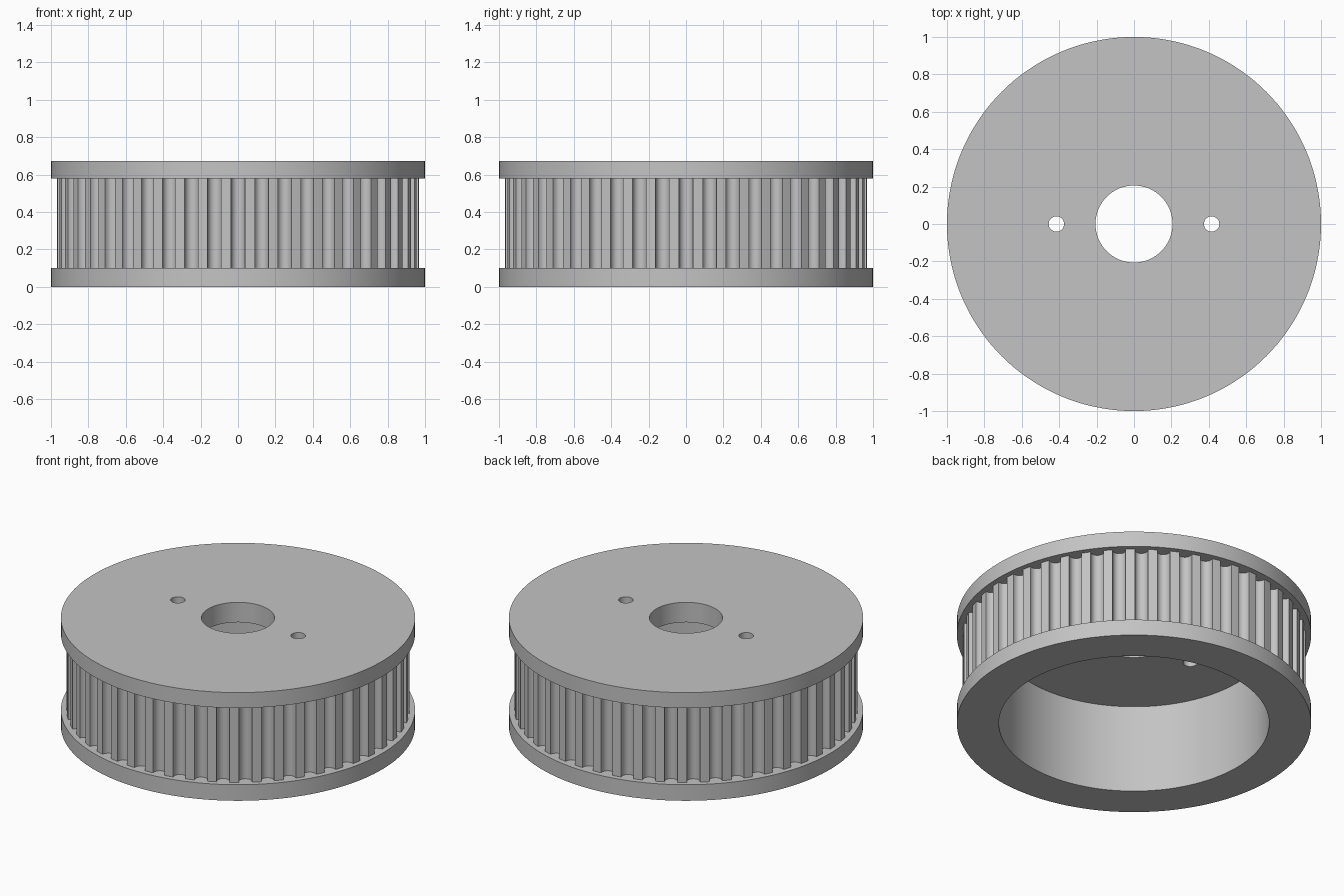
import bpy, bmesh
from math import sin, cos, pi, tau

if "Cube" in bpy.data.objects:
    bpy.data.objects.remove(bpy.data.objects["Cube"], do_unlink=True)

TEETH = 48
RIM_R = 0.968          # radius over the tooth tips
GROOVE_R = 0.037       # half width of a groove
GROOVE_DEPTH = 0.048
HEIGHT = 0.674

grey = bpy.data.materials.new("machined grey")
grey.use_nodes = True
grey.diffuse_color = (0.55, 0.55, 0.55, 1)
grey.node_tree.nodes["Principled BSDF"].inputs["Base Color"].default_value = (0.55, 0.55, 0.55, 1)


def prism(name, outline, z0, z1):
    """Solid made by extruding a flat outline from z0 to z1."""
    bm = bmesh.new()
    face = bm.faces.new([bm.verts.new((x, y, z0)) for x, y in outline])
    top = bmesh.ops.extrude_face_region(bm, geom=[face])["geom"]
    bmesh.ops.translate(bm, vec=(0, 0, z1 - z0),
                        verts=[g for g in top if isinstance(g, bmesh.types.BMVert)])
    bmesh.ops.recalc_face_normals(bm, faces=bm.faces)
    mesh = bpy.data.meshes.new(name)
    bm.to_mesh(mesh)
    bm.free()
    mesh.materials.append(grey)
    obj = bpy.data.objects.new(name, mesh)
    bpy.context.collection.objects.link(obj)
    return obj


def circle(radius, sides, cx=0.0):
    return [(cx + radius * cos(tau * i / sides), radius * sin(tau * i / sides))
            for i in range(sides)]


def toothed_outline():
    """Round-bottomed grooves repeated around the rim, one centred on each axis."""
    points = []
    edge = RIM_R * cos(GROOVE_R / RIM_R)
    floor = RIM_R - GROOVE_DEPTH + GROOVE_R
    for t in range(TEETH):
        a = tau * t / TEETH
        groove = [(edge, -GROOVE_R)]
        groove += [(floor - GROOVE_R * sin(pi * i / 10), -GROOVE_R * cos(pi * i / 10))
                   for i in range(11)]
        groove.append((edge, GROOVE_R))
        points += [(u * cos(a) - v * sin(a), u * sin(a) + v * cos(a)) for u, v in groove]
        mid = a + pi / TEETH
        points.append((RIM_R * cos(mid), RIM_R * sin(mid)))
    return points


def combine(body, other, operation):
    mod = body.modifiers.new(operation.lower(), "BOOLEAN")
    mod.operation, mod.object, mod.solver = operation, other, "EXACT"
    bpy.context.view_layer.objects.active = body
    bpy.ops.object.modifier_apply(modifier=mod.name)
    bpy.data.objects.remove(other, do_unlink=True)


# Toothed rim joined with the two flanges
pulley = prism("toothed_pulley", toothed_outline(), 0.05, 0.63)
for name, z0, z1 in (("lower_flange", 0, 0.1), ("upper_flange", 0.578, HEIGHT)):
    combine(pulley, prism(name, circle(1.0, 144), z0, z1), "UNION")

# Wide recess from below, shaft hole and two pin holes through the web
combine(pulley, prism("recess_cutter", circle(0.763, 128), -0.1, 0.55), "DIFFERENCE")
for name, radius, cx, sides in (("shaft_cutter", 0.206, 0, 64),
                                ("pin_cutter_left", 0.041, 0.415, 32),
                                ("pin_cutter_right", 0.041, -0.415, 32)):
    combine(pulley, prism(name, circle(radius, sides, cx), 0.5, 0.8), "DIFFERENCE")

# Smooth round walls, crisp edges
bpy.ops.object.select_all(action="DESELECT")
pulley.select_set(True)
bpy.context.view_layer.objects.active = pulley
bpy.ops.object.shade_smooth_by_angle(angle=pi / 6)
